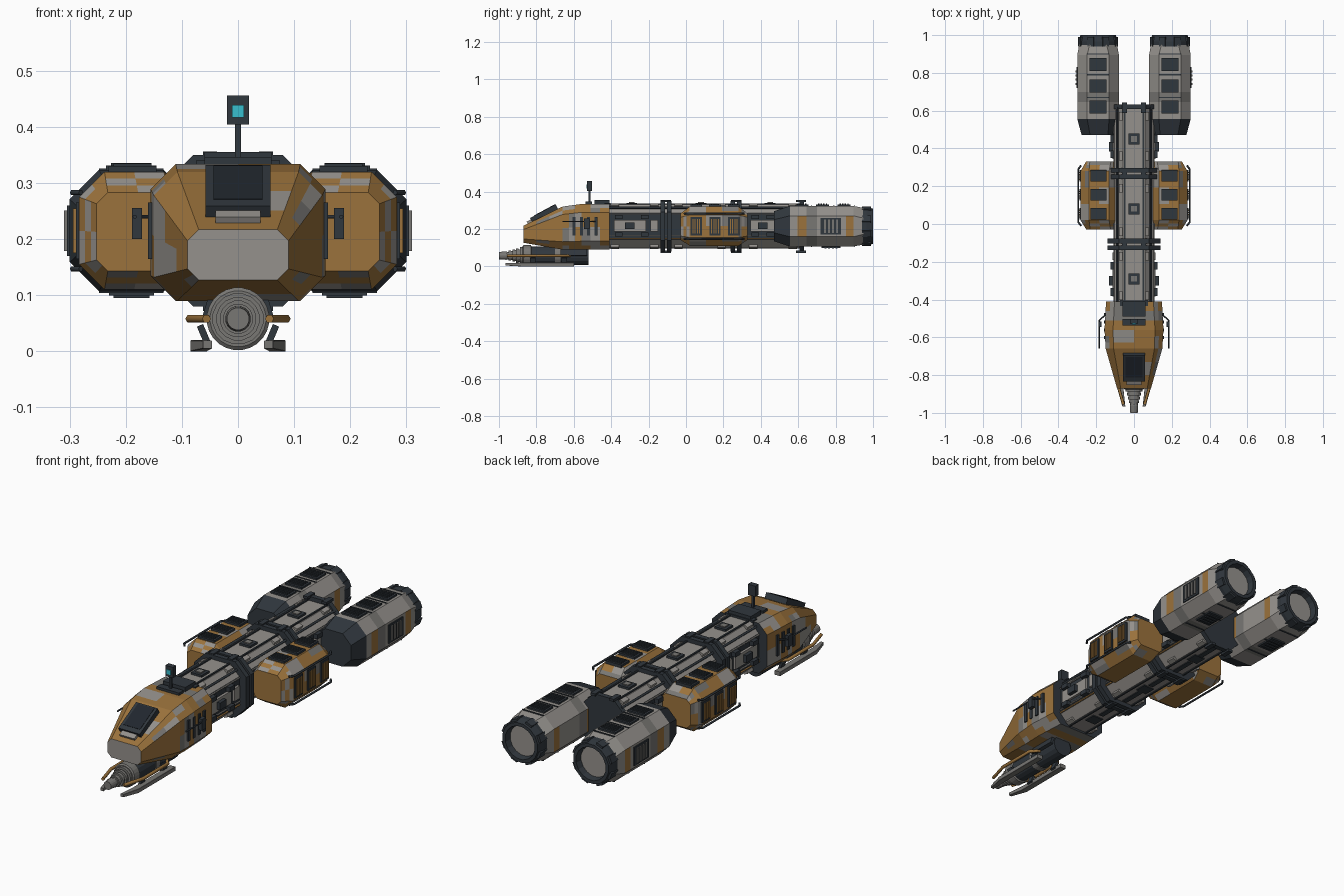
import bpy, bmesh, math, random
from mathutils import Matrix, Vector

cube = bpy.data.objects.get("Cube")
if cube:
    bpy.data.objects.remove(cube)


def material(name, rgb):
    m = bpy.data.materials.new(name)
    m.use_nodes = True
    m.diffuse_color = (*rgb, 1)
    m.node_tree.nodes["Principled BSDF"].inputs["Base Color"].default_value = (*rgb, 1)
    return m


PALETTE = [material("light grey", (0.30, 0.285, 0.265)),
           material("mid grey", (0.19, 0.185, 0.175)),
           material("ochre", (0.33, 0.17, 0.045)),
           material("dark slate", (0.03, 0.038, 0.047)),
           material("dark glass", (0.015, 0.02, 0.027)),
           material("cyan", (0.04, 0.52, 0.62))]
GREY, MID, OCHRE, DARK, GLASS, CYAN = range(6)
SIDES = (1, -1)
AXIS_Z = 0.215


def finish(name, bm):
    """Turn a bmesh into an object, keeping only the materials it uses."""
    bmesh.ops.recalc_face_normals(bm, faces=bm.faces)
    me = bpy.data.meshes.new(name)
    used = sorted({f.material_index for f in bm.faces})
    for f in bm.faces:
        f.material_index = used.index(f.material_index)
    for i in used:
        me.materials.append(PALETTE[i])
    bm.to_mesh(me)
    bm.free()
    ob = bpy.data.objects.new(name, me)
    bpy.context.scene.collection.objects.link(ob)
    return ob


def boxes(name, mat, items, mirror=False):
    """Boxes given as (centre, size, turn about x, turn about y)."""
    bm = bmesh.new()
    for s in SIDES if mirror else (1,):
        for loc, size, *turn in items:
            rx, ry = (turn + [0, 0])[:2]
            m = (Matrix.Translation((s * loc[0], loc[1], loc[2])) @ Matrix.Rotation(s * ry, 4, 'Y')
                 @ Matrix.Rotation(rx, 4, 'X') @ Matrix.Diagonal((*size, 1)))
            bmesh.ops.create_cube(bm, size=1, matrix=m)
    for f in bm.faces:
        f.material_index = mat
    return finish(name, bm)


def loft(name, sections, rule, split=1, steps=1, side=1):
    """Chamfered box hull along y; sections are (y, cx, cz, half w, half h, chamfer)."""
    rows = [sections[0]]
    for a, b in zip(sections, sections[1:]):
        rows += [[p + (q - p) * k / steps for p, q in zip(a, b)] for k in range(1, steps + 1)]
    bm, rings = bmesh.new(), []
    for y, cx, cz, w, h, c in rows:
        half = [(w - c, -h), (w, c - h), (w, h - c), (w - c, h)]
        pts = half + [(-x, -z) for x, z in half]
        ring = []
        for p, q in zip(pts, pts[1:] + pts[:1]):
            for k in range(split):
                t = k / split
                ring.append(bm.verts.new((side * (cx + p[0] + (q[0] - p[0]) * t), y,
                                          cz + p[1] + (q[1] - p[1]) * t)))
        rings.append(ring)
    for a, b in zip(rings, rings[1:]):
        for i in range(len(a)):
            j = (i + 1) % len(a)
            bm.faces.new((a[i], a[j], b[j], b[i]))
    bm.faces.new(rings[0])
    bm.faces.new(rings[-1])
    bmesh.ops.recalc_face_normals(bm, faces=bm.faces)
    for f in bm.faces:
        f.material_index = rule(f.calc_center_median(), f.normal)
    return finish(name, bm)


def lathe(name, profile, mat, x=0, z=AXIS_Z, n=16):
    """Spin (y, radius) points about a lengthwise axis."""
    bm, rings = bmesh.new(), []
    for y, r in profile:
        rings.append([bm.verts.new((x + r * math.cos(a), y, z + r * math.sin(a)))
                      for a in (math.tau * (k + 0.5) / n for k in range(n))])
    for a, b in zip(rings, rings[1:]):
        for i in range(n):
            bm.faces.new((a[i], a[(i + 1) % n], b[(i + 1) % n], b[i]))
    bm.faces.new(rings[0])
    bm.faces.new(rings[-1])
    for f in bm.faces:
        f.material_index = mat
    return finish(name, bm)


def tube(name, pts, r, mat):
    cu = bpy.data.curves.new(name, 'CURVE')
    cu.dimensions, cu.bevel_depth, cu.bevel_resolution, cu.use_fill_caps = '3D', r, 1, True
    sp = cu.splines.new('POLY')
    sp.points.add(len(pts) - 1)
    for p, co in zip(sp.points, pts):
        p.co = (*co, 1)
    cu.materials.append(PALETTE[mat])
    bpy.context.scene.collection.objects.link(bpy.data.objects.new(name, cu))


def vents(name, spots, width, length, turn, slat=DARK):
    """Framed grilles, mirrored; turn 0 faces up, a quarter turn faces outward."""
    bars, r = [], Matrix.Rotation(turn, 3, 'Y')
    for p in spots:
        for k in range(4):
            off = r @ Vector((0, (k - 1.5) * length * 0.2, 0.008))
            bars.append((Vector(p) + off, (width * 0.8, length * 0.1, 0.008), 0, turn))
    boxes(name + "_frames", DARK, [(p, (width, length, 0.014), 0, turn) for p in spots], True)
    boxes(name + "_slats", slat, bars, True)


rnd = random.Random(7)


def patchwork(share):
    v = rnd.random()
    return OCHRE if v < share else GREY if v < share + (1 - share) * 0.7 else MID


# Cockpit hull
def cockpit_rule(c, n):
    if n.y < -0.95:
        return GREY
    if n.y > 0.95:
        return DARK
    return patchwork(0.3 if c.y > -0.5 else 0.66)


loft("cockpit_hull", [(-0.87, 0, 0.172, 0.09, 0.045, 0.02), (-0.66, 0, 0.205, 0.15, 0.115, 0.042),
                      (-0.56, 0, 0.212, 0.156, 0.122, 0.045), (-0.41, 0, 0.212, 0.148, 0.122, 0.045)],
     cockpit_rule, 2, 3)

# Windscreen and roof
SLOPE = math.atan2(0.07, 0.13)
boxes("windscreen_frame", DARK, [((0, -0.755, 0.276), (0.115, 0.155, 0.045), SLOPE)])
boxes("windscreen_glass", GLASS, [((0, -0.757, 0.298), (0.088, 0.125, 0.008), SLOPE)])
boxes("windscreen_sill", GREY, [((0, -0.835, 0.24), (0.08, 0.03, 0.014), SLOPE)])
boxes("roof_block", DARK, [((0, -0.45, 0.343), (0.12, 0.08, 0.024)), ((0, -0.42, 0.33), (0.15, 0.03, 0.02)),
                           ((0, -0.52, 0.338), (0.12, 0.035, 0.016))])

# Sensor mast
boxes("sensor_mast", DARK, [((0, -0.515, 0.375), (0.01, 0.01, 0.07)), ((0, -0.515, 0.43), (0.04, 0.026, 0.052))])
boxes("sensor_screen", CYAN, [((0, -0.529, 0.428), (0.022, 0.004, 0.022))])

# Cockpit side fittings
boxes("cockpit_side_slots", DARK, [((0.155, -0.6 + k * 0.04, 0.215), (0.01, 0.016, 0.1)) for k in range(4)], True)
boxes("side_aerials", DARK, [((0.18, -0.53, 0.228), (0.018, 0.03, 0.055))], True)
for s in SIDES:
    tube("side_rail", [(s * 0.15, -0.48, 0.24), (s * 0.184, -0.51, 0.24), (s * 0.184, -0.66, 0.24)], 0.004, DARK)

# Drill under the nose
DRILL_Z = 0.058
lathe("drill_body", [(-0.86, 0.05), (-0.52, 0.05)], DARK, 0, DRILL_Z)
lathe("drill_bands", [(-0.875, 0.05), (-0.87, 0.056), (-0.83, 0.056), (-0.825, 0.05)], MID, 0, DRILL_Z, 24)
lathe("drill_rear_band", [(-0.7, 0.054), (-0.67, 0.054)], MID, 0, DRILL_Z, 24)
steps = []
for k, r in enumerate((0.046, 0.039, 0.033, 0.027)):
    y = -0.875 - k * 0.02
    steps += [(y, r), (y - 0.013, r), (y - 0.013, r * 0.75), (y - 0.02, r * 0.75)]
lathe("drill_bit", steps + [(-0.96, 0.023), (-1.0, 0.02)], MID, 0, DRILL_Z)
boxes("drill_pylons", DARK, [((0.045, -0.6, 0.08), (0.025, 0.14, 0.05), 0, -0.3)], True)
for s in SIDES:
    tube("drill_prong", [(s * 0.05, -0.62, DRILL_Z), (s * 0.086, -0.66, DRILL_Z), (s * 0.086, -0.85, DRILL_Z),
                         (s * 0.056, -0.955, DRILL_Z)], 0.008, OCHRE)
    loft("landing_skid", [(-0.965, 0.054, 0.012, 0.008, 0.007, 0.001), (-0.88, 0.07, 0.01, 0.015, 0.01, 0.001),
                          (-0.6, 0.07, 0.01, 0.015, 0.01, 0.001)], lambda c, n: MID, side=s)
boxes("skid_struts", DARK, [((0.06, y, 0.028), (0.012, 0.03, 0.04), 0, 0.4) for y in (-0.82, -0.65)], True)

# Spine
loft("spine", [(-0.43, 0, AXIS_Z, 0.103, 0.115, 0.045), (0.63, 0, AXIS_Z, 0.103, 0.115, 0.045)],
     lambda c, n: DARK if abs(n.x) > 0.9 or abs(n.y) > 0.9 else GREY)
for y, w in ((-0.125, 0.14), (-0.09, 0.14), (0.25, 0.14), (0.285, 0.14), (0.62, 0.112)):
    loft("spine_ring", [(y - 0.012, 0, AXIS_Z, w, 0.135, 0.06), (y + 0.012, 0, AXIS_Z, w, 0.135, 0.06)],
         lambda c, n: DARK)
boxes("ring_lugs", DARK, [((0.05, y, z), (0.025, 0.055, 0.012)) for y in (-0.108, 0.268, 0.615)
                          for z in (0.078, 0.35)], True)
boxes("spine_rails", DARK, [((0.05, 0.1, z), (0.008, 1.04, 0.01)) for z in (0.1, 0.331)]
      + [((0.088, 0.1, 0.313), (0.01, 1.04, 0.01), 0, 0.785)], True)
boxes("spine_tabs", GREY, [((0.067, y, z), (0.022, 0.045, 0.016), 0, t) for y in (-0.38, -0.17, -0.04, 0.19, 0.36, 0.57)
                           for z, t in ((0.324, 0.4), (0.106, -0.4))], True)
boxes("deck_hatches", DARK, [((0, y, z), (0.058, 0.058, 0.014)) for y in (-0.29, 0.08, 0.45) for z in (0.102, 0.333)])
boxes("deck_hatch_lids", MID, [((0, y, 0.341), (0.03, 0.03, 0.008)) for y in (-0.29, 0.08, 0.45)])
boxes("keel_slots", DARK, [((0, y, 0.1), (0.025, 0.12, 0.008)) for y in (-0.18, -0.01, 0.18, 0.35, 0.54)])

# Spine flank panels and pipes
boxes("flank_panels", GREY, [((0.105, y, 0.218), (0.02, l, 0.062)) for y, l in ((-0.3, 0.17), (-0.17, 0.04), (0.41, 0.13))],
      True)
boxes("flank_hatches", DARK, [((0.115, y, 0.218), (0.034, 0.05, 0.035)) for y in (-0.3, 0.41)]
      + [((0.11, y, z), (0.03, 0.04, 0.022)) for y in (-0.36, -0.22, 0.37, 0.45) for z in (0.17, 0.265)], True)
for s in SIDES:
    for z, mat in ((0.15, OCHRE), (0.165, MID), (0.28, MID)):
        tube("flank_pipe", [(s * 0.105, -0.42, z), (s * 0.105, 0.6, z)], 0.004, mat)

# Cargo pods
for s in SIDES:
    rnd.seed(12)
    loft("cargo_pod", [(-0.03, 0.178, AXIS_Z - 0.002, 0.074, 0.07, 0.02), (0.02, 0.185, AXIS_Z, 0.098, 0.105, 0.045),
                       (0.28, 0.185, AXIS_Z, 0.098, 0.105, 0.045), (0.33, 0.178, AXIS_Z - 0.002, 0.076, 0.07, 0.02)],
         lambda c, n: OCHRE if abs(n.y) > 0.95 else patchwork(0.6), 2, 3, s)
    for z in (0.147, 0.283):
        tube("pod_rail", [(s * 0.28, -0.01, z), (s * 0.295, 0.01, z), (s * 0.295, 0.29, z), (s * 0.28, 0.31, z)],
             0.005, DARK)
POD_Y = (0.055, 0.155, 0.255)
vents("pod_top_vents", [(0.188, y, 0.323) for y in POD_Y], 0.085, 0.062, 0)
vents("pod_side_vents", [(0.282, y, AXIS_Z) for y in POD_Y], 0.1, 0.06, math.pi / 2, OCHRE)


# Engines
def engine_rule(c, n):
    if c.y < 0.56:
        return DARK
    if abs(n.x) > 0.9 and (0.59 < c.y < 0.65 or 0.85 < c.y < 0.9):
        return OCHRE
    return MID if 0.65 < c.y < 0.7 else GREY


for s in SIDES:
    loft("engine_hull", [(0.47, 0.185, AXIS_Z, 0.092, 0.08, 0.045)]
         + [(y, 0.19, AXIS_Z, 0.11, 0.108, 0.052) for y in (0.555, 0.595, 0.645, 0.7, 0.855, 0.895)]
         + [(0.95, 0.19, AXIS_Z, 0.1, 0.098, 0.055)], engine_rule, side=s)
    lathe("engine_nozzle", [(0.935, 0.09), (0.94, 0.104), (0.965, 0.104), (1.0, 0.096), (1.0, 0.08), (0.965, 0.074)],
          DARK, s * 0.19)
    lathe("engine_core", [(0.95, 0.074), (0.97, 0.074)], GREY, s * 0.19)
    teeth = []
    for k in range(8):
        a = math.tau * (k + 0.5) / 8
        teeth.append(((s * 0.19 + 0.099 * math.sin(a), 0.965, AXIS_Z + 0.099 * math.cos(a)),
                      (0.035, 0.05, 0.016), 0, a))
    boxes("nozzle_teeth", DARK, teeth)
vents("engine_top_vents", [(0.19, y, 0.324) for y in (0.62, 0.73, 0.845)], 0.09, 0.07, 0)
vents("engine_side_vents", [(0.298, 0.775, AXIS_Z)], 0.09, 0.11, math.pi / 2, MID)
vents("engine_belly_vents", [(0.19, 0.775, 0.107)], 0.08, 0.1, math.pi)
boxes("engine_seams", DARK, [((0.19, y, z), (0.115, 0.006, 0.004)) for y in (0.67, 0.79, 0.9) for z in (0.106, 0.324)],
      True)
boxes("engine_pylons", DARK, [((0.1, 0.55, AXIS_Z), (0.06, 0.14, 0.12))], True)
